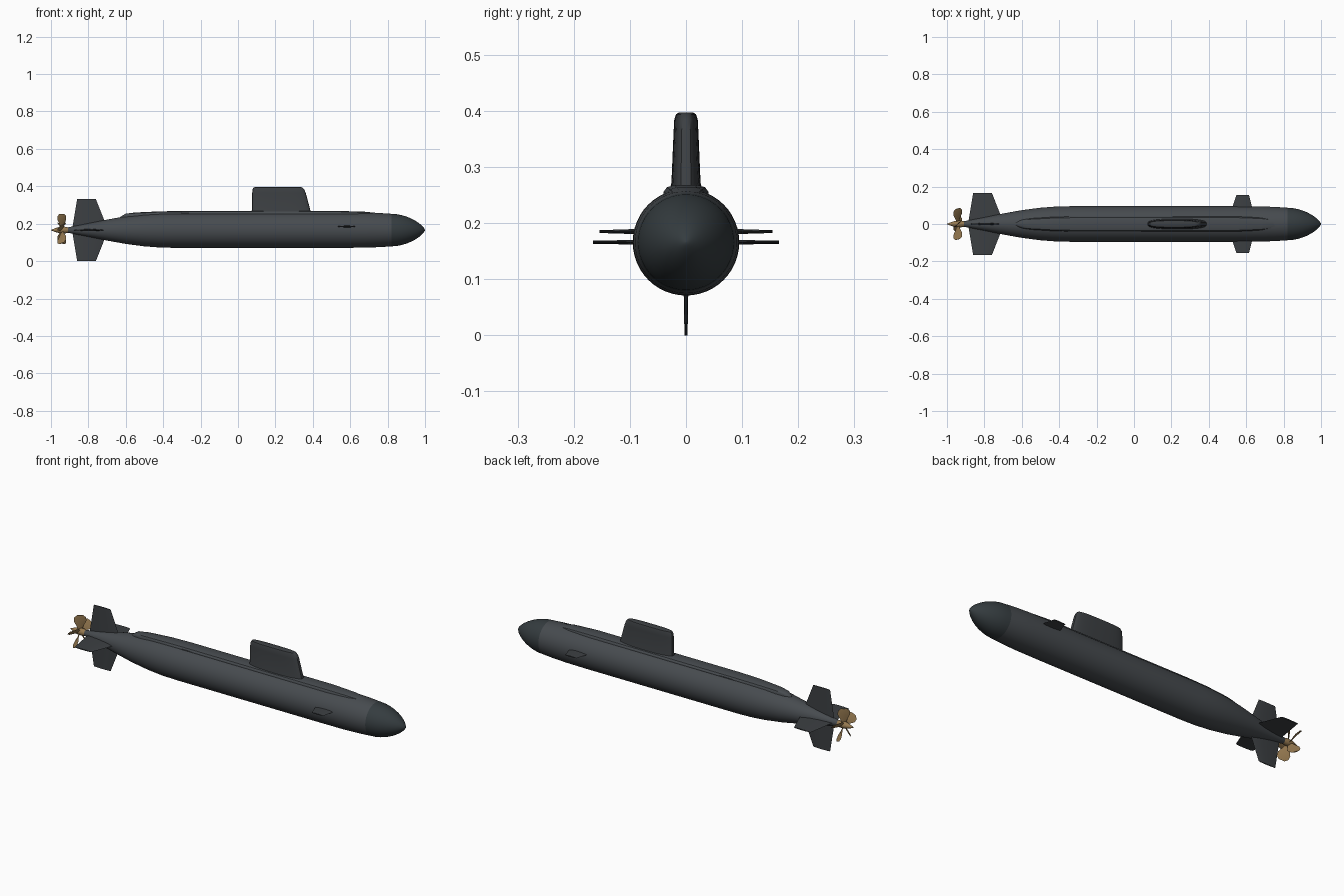
import bpy, bmesh, math
from mathutils import Matrix, Vector

if "Cube" in bpy.data.objects:
    bpy.data.objects.remove(bpy.data.objects["Cube"])

AXIS_Z = 0.166


def material(name, rgb):
    m = bpy.data.materials.new(name)
    m.diffuse_color = (*rgb, 1)
    m.use_nodes = True
    m.node_tree.nodes["Principled BSDF"].inputs["Base Color"].default_value = m.diffuse_color
    return m


HULL = material("hull_grey", (0.062, 0.070, 0.078))
NOSE = material("nose_grey", (0.035, 0.045, 0.050))
FIN = material("fin_grey", (0.045, 0.050, 0.055))
BRONZE = material("bronze", (0.30, 0.19, 0.08))


def finish(name, bm, mat, angle=35):
    bmesh.ops.remove_doubles(bm, verts=bm.verts, dist=1e-5)
    bmesh.ops.recalc_face_normals(bm, faces=bm.faces)
    me = bpy.data.meshes.new(name)
    bm.to_mesh(me)
    bm.free()
    me.materials.append(mat)
    ob = bpy.data.objects.new(name, me)
    bpy.context.collection.objects.link(ob)
    bpy.ops.object.select_all(action='DESELECT')
    ob.select_set(True)
    bpy.context.view_layer.objects.active = ob
    bpy.ops.object.shade_smooth_by_angle(angle=math.radians(angle))
    return ob


def loft(bm, rings):
    """Skin a list of closed rings and cap both ends."""
    loops = [[bm.verts.new(p) for p in r] for r in rings]
    n = len(loops[0])
    for a, b in zip(loops, loops[1:]):
        for i in range(n):
            j = (i + 1) % n
            bm.faces.new((a[i], a[j], b[j], b[i]))
    bm.faces.new(loops[0])
    bm.faces.new(loops[-1])


def revolve(name, profile, mat, sides=48):
    """Body of revolution along x from (x, radius) points."""
    bm = bmesh.new()
    loft(bm, [[(x, r * math.cos(2 * math.pi * i / sides),
                AXIS_Z + r * math.sin(2 * math.pi * i / sides))
               for i in range(sides)] for x, r in profile])
    return finish(name, bm, mat)


# pressure hull, nose and propeller hub
revolve("hull", [(-0.935, 0.010), (-0.88, 0.020), (-0.80, 0.036), (-0.70, 0.056),
                 (-0.60, 0.074), (-0.50, 0.087), (-0.42, 0.093), (-0.34, 0.095),
                 (0.55, 0.095), (0.68, 0.094), (0.76, 0.091), (0.82, 0.087)], HULL)
revolve("nose", [(0.82, 0.087)] + [
    (0.82 + 0.18 * s, 0.087 * (1 - s ** 1.85) ** 0.72)
    for s in (0.15, 0.3, 0.45, 0.6, 0.72, 0.82, 0.9, 0.96, 0.985)] + [(1.0, 0.001)], NOSE)
revolve("propeller_hub", [(-0.905, 0.014), (-0.925, 0.018), (-0.955, 0.017),
                          (-0.98, 0.009), (-1.0, 0.001)], BRONZE, 24)

# deck casing along the top of the hull
bm = bmesh.new()
rings = []
for x, w, top in [(-0.63, 0.010, 0.236), (-0.60, 0.022, 0.254), (-0.55, 0.030, 0.260),
                  (-0.42, 0.038, 0.266), (-0.30, 0.040, 0.268), (0.55, 0.040, 0.268),
                  (0.68, 0.034, 0.264), (0.78, 0.020, 0.254)]:
    half = [(w, 0.20), (w, top - 0.012), (w * 0.85, top - 0.004), (w * 0.5, top)]
    pts = half + [(-y, z) for y, z in reversed(half)]
    rings.append([(x, y, z) for y, z in pts])
loft(bm, rings)
finish("deck_casing", bm, HULL)


# sail: rounded foil sections stacked upward
def sail_ring(x0, x1, w, z, n=32):
    c, h = (x0 + x1) / 2, (x1 - x0) / 2
    ring = []
    for i in range(n):
        a = 2 * math.pi * i / n
        ca, sa = math.cos(a), math.sin(a)
        ring.append((c + h * math.copysign(abs(ca) ** 0.75, ca),
                     w * math.copysign(abs(sa) ** 0.65, sa), z))
    return ring


bm = bmesh.new()
loft(bm, [sail_ring(0.07, 0.392, 0.030, 0.255), sail_ring(0.074, 0.387, 0.026, 0.272),
          sail_ring(0.076, 0.362, 0.022, 0.365), sail_ring(0.078, 0.354, 0.021, 0.384),
          sail_ring(0.084, 0.344, 0.018, 0.394), sail_ring(0.095, 0.33, 0.013, 0.397)])
finish("sail", bm, FIN)


# fins: lens sections, built along +y then turned about the hull axis
def fin(name, root, tip, thick, z, turn):
    bm = bmesh.new()
    rings = []
    for (x0, x1, s), t in ((root, thick), (tip, thick * 0.5)):
        c = x1 - x0
        up = [(f, g) for f, g in ((0.15, 0.55), (0.4, 0.95), (0.65, 1), (0.88, 0.65))]
        sec = [(0, 0)] + up + [(1, 0)] + [(f, -g) for f, g in reversed(up)]
        rings.append([(x0 + c * f, s, t * g) for f, g in sec])
    loft(bm, rings)
    bmesh.ops.transform(bm, verts=bm.verts, matrix=Matrix.Translation((0, 0, z))
                        @ Matrix.Rotation(math.radians(turn), 4, 'X'))
    finish(name, bm, FIN)


for label, turn in (("left", 0), ("upper", 90), ("right", 180), ("lower", 270)):
    fin(label + "_tail_fin", (-0.885, -0.70, 0.015), (-0.86, -0.76, AXIS_Z),
        0.0055, AXIS_Z, turn)
for label, turn in (("left", 0), ("right", 180)):
    fin(label + "_bow_plane", (0.521, 0.635, 0.075), (0.547, 0.615, 0.154),
        0.005, 0.185, turn)

# five twisted propeller blades
bm = bmesh.new()
for k in range(5):
    spin = Matrix.Rotation(2 * math.pi * k / 5, 3, 'X')
    rings = []
    for r, w, deg in ((0.008, 0.010, 52), (0.030, 0.018, 48), (0.055, 0.031, 42),
                      (0.075, 0.029, 38), (0.087, 0.015, 36)):
        a = math.radians(deg)
        ring = []
        for u, v in ((-w, 0), (0, 0.0025), (w, 0), (0, -0.0025)):
            p = Vector((u * math.cos(a) - v * math.sin(a),
                        u * math.sin(a) + v * math.cos(a), r))
            ring.append(spin @ p + Vector((-0.942, 0, AXIS_Z)))
        rings.append(ring)
    loft(bm, rings)
finish("propeller_blades", bm, BRONZE)
